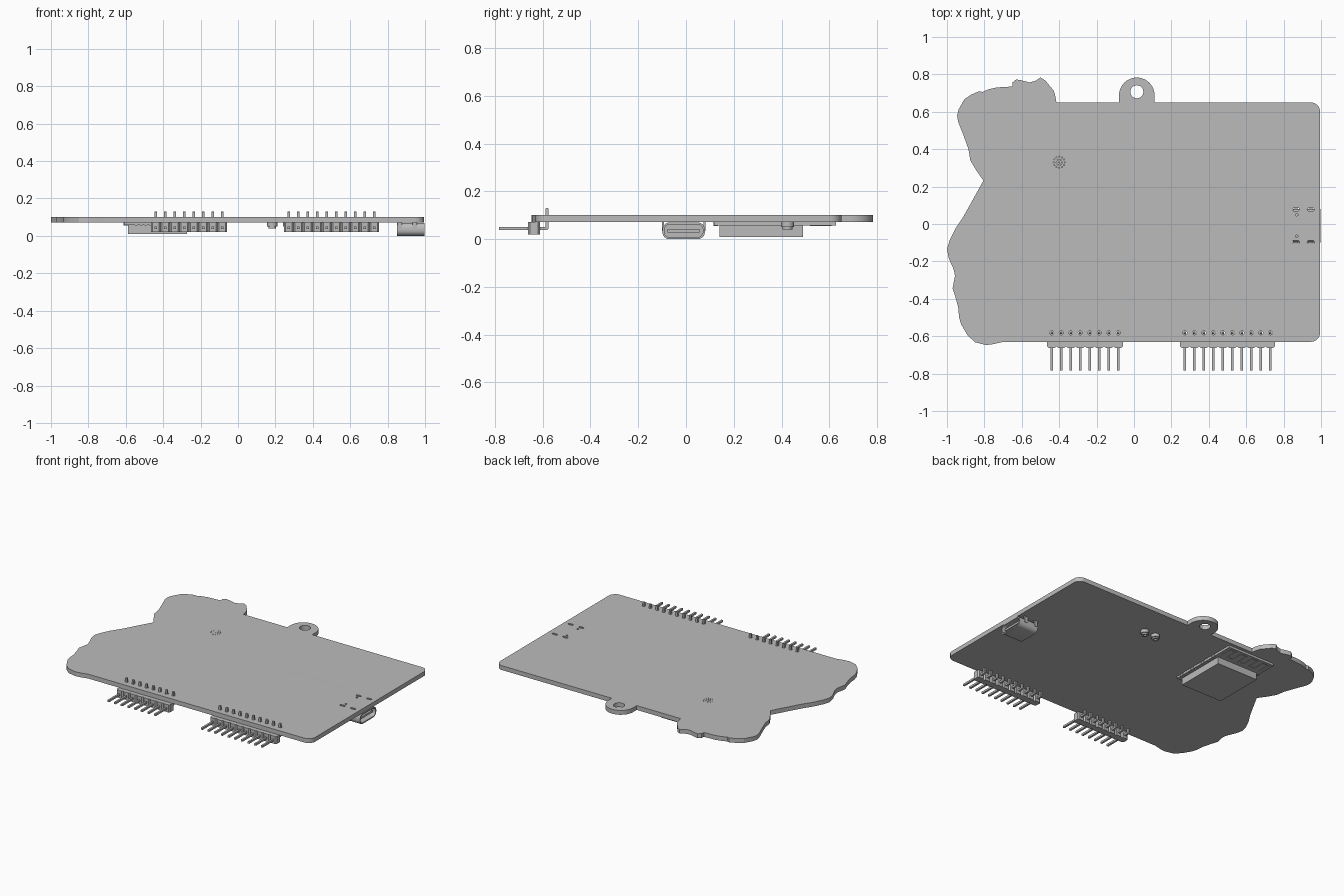
import bpy, bmesh
from math import sin, cos, pi
from mathutils import Matrix, Vector

cube = bpy.data.objects.get("Cube")
if cube:
    bpy.data.objects.remove(cube)

grey = bpy.data.materials.new("plain grey")
grey.use_nodes = True
grey.diffuse_color = (0.5, 0.5, 0.5, 1)
grey.node_tree.nodes["Principled BSDF"].inputs["Base Color"].default_value = (0.5, 0.5, 0.5, 1)

BOARD_LOW, BOARD_TOP = 0.072, 0.102
PITCH = 0.0508
# Turns a flat outline (u, v) so that u runs along y, v along z, depth along x
SIDEWAYS = Matrix(((0, 0, 1, 0), (1, 0, 0, 0), (0, 1, 0, 0), (0, 0, 0, 1)))


def finish(name, bm):
    bmesh.ops.remove_doubles(bm, verts=bm.verts, dist=0.00005)
    bmesh.ops.recalc_face_normals(bm, faces=bm.faces)
    mesh = bpy.data.meshes.new(name)
    bm.to_mesh(mesh)
    bm.free()
    mesh.materials.append(grey)
    obj = bpy.data.objects.new(name, mesh)
    bpy.context.collection.objects.link(obj)
    return obj


def plate(name, loops, low, high, turn=Matrix()):
    """Solid from an outline and its holes, extruded from low to high."""
    curve = bpy.data.curves.new(name + " outline", "CURVE")
    curve.dimensions = "2D"
    curve.fill_mode = "BOTH"
    curve.extrude = (high - low) / 2
    for loop in loops:
        spline = curve.splines.new("POLY")
        spline.points.add(len(loop) - 1)
        for point, (u, v) in zip(spline.points, loop):
            point.co = (u, v, 0, 1)
        spline.use_cyclic_u = True
    temp = bpy.data.objects.new(name + " outline", curve)
    bpy.context.collection.objects.link(temp)
    graph = bpy.context.evaluated_depsgraph_get()
    mesh = bpy.data.meshes.new_from_object(temp.evaluated_get(graph))
    bm = bmesh.new()
    bm.from_mesh(mesh)
    bm.transform(turn @ Matrix.Translation((0, 0, (low + high) / 2)))
    bpy.data.objects.remove(temp)
    bpy.data.curves.remove(curve)
    bpy.data.meshes.remove(mesh)
    return finish(name, bm)


def box(name, low, high):
    low, high = Vector(low), Vector(high)
    bm = bmesh.new()
    bmesh.ops.create_cube(bm, size=1)
    bmesh.ops.scale(bm, vec=high - low, verts=bm.verts)
    bmesh.ops.translate(bm, vec=(low + high) / 2, verts=bm.verts)
    return finish(name, bm)


def repeat(obj, count, step):
    array = obj.modifiers.new("repeat", "ARRAY")
    array.count = count
    array.use_relative_offset = False
    array.use_constant_offset = True
    array.constant_offset_displace = step


def arc(x, y, r, start, end, steps):
    angles = [start + (end - start) * i / steps for i in range(steps + 1)]
    return [(x + r * cos(a), y + r * sin(a)) for a in angles]


def ring(x, y, r, steps=12):
    return arc(x, y, r, 0, 2 * pi, steps)[:-1]


def rounded(x, y, w, h, r, steps=6):
    """Rounded rectangle about a centre, with half sizes w and h."""
    points = []
    for i, (sx, sy) in enumerate(((1, 1), (-1, 1), (-1, -1), (1, -1))):
        points += arc(x + sx * (w - r), y + sy * (h - r), r, i * pi / 2, (i + 1) * pi / 2, steps)
    return points


# Board outline: wavy left edge, hanging tab, rounded right corners
wavy_edge = [
    (-.70, -.63), (-.75, -.642), (-.79, -.647), (-.85, -.632), (-.89, -.595), (-.925, -.535),
    (-.935, -.5), (-.94, -.445), (-.955, -.39), (-.97, -.345), (-.957, -.275), (-.965, -.24),
    (-.99, -.185), (-1, -.135), (-.985, -.085), (-.955, -.025), (-.912, .04), (-.87, .115),
    (-.805, .232), (-.842, .285), (-.875, .34), (-.885, .4), (-.912, .475), (-.94, .545),
    (-.946, .58), (-.938, .612), (-.907, .667), (-.87, .692), (-.826, .71), (-.81, .706),
    (-.778, .72), (-.735, .73), (-.65, .735), (-.65, .757), (-.63, .773), (-.6, .768),
    (-.56, .757), (-.527, .765), (-.5, .783), (-.473, .767), (-.457, .746), (-.43, .714),
    (-.42, .682), (-.415, .65)]
outline = wavy_edge + [(-.08, .65)] + arc(.015, .688, .095, pi, 0, 24) + [(.11, .65)]
outline += arc(.945, .6, .05, pi / 2, 0, 8) + arc(.945, -.58, .05, 0, -pi / 2, 8)

headers = {"left": (-.44, 8), "right": (.272, 10)}
leg_spots = [(x, y) for x in (.865, .945) for y in (.078, -.097)]
holes = [ring(.015, .707, .035, 24), ring(-.4, .33, .003, 6)]
holes += [ring(-.4 + x, .33 + y, .003, 6) for x, y in ring(0, 0, .015, 6) + ring(0, 0, .03, 12)]
holes += [ring(.87, y, .007, 8) for y in (.05, -.066)]
holes += [rounded(x, y, .019, .008, .0079, 4) for x, y in leg_spots]
for start, count in headers.values():
    holes += [ring(start + i * PITCH, -.582, .011) for i in range(count)]
plate("circuit_board", [outline] + holes, BOARD_LOW, BOARD_TOP)

# Pin headers: notched housing and bent pins
for side, (start, count) in headers.items():
    half, cut = PITCH / 2, .008
    front, back = [], []
    for i in range(count):
        x = start + i * PITCH
        front += [(x - half, -.662 + cut), (x - half + cut, -.662),
                  (x + half - cut, -.662), (x + half, -.662 + cut)]
        back += [(x - half, -.612 - cut), (x - half + cut, -.612),
                 (x + half - cut, -.612), (x + half, -.612 - cut)]
    # neighbouring segments share their notch point
    loop = [p for i, p in enumerate(front) if i % 4 or i == 0]
    loop += [p for i, p in enumerate(back) if i % 4 or i == 0][::-1]
    plate(side + "_header_housing", [loop], .02, BOARD_LOW)
    bent = [(-.783, .038), (-.582, .038), (-.576, .044), (-.576, .127), (-.579, .13),
            (-.586, .13), (-.589, .127), (-.589, .051), (-.783, .051)]
    pins = plate(side + "_header_pins", [bent], start - .0065, start + .0065, SIDEWAYS)
    repeat(pins, count, (PITCH, 0, 0))

# Connector socket: hollow shell, closed back, tongue, board legs
shell = [rounded(-.01, .035, .089, .035, .03), rounded(-.01, .035, .081, .027, .023)]
plate("socket_shell", shell, .85, .998, SIDEWAYS)
plate("socket_back", [rounded(-.01, .035, .082, .028, .024)], .852, .875, SIDEWAYS)
box("socket_tongue", (.87, -.077, .028), (.985, .057, .042))
for x, y in leg_spots:
    box("socket_leg", (x - .012, y - .004, .035), (x + .012, y + .004, .098))

# Radio module: carrier, metal can, edge pads, antenna trace
box("module_carrier", (-.61, .118, .057), (-.25, .628, BOARD_LOW))
box("module_can", (-.588, .14, .01), (-.274, .49, .057))
for x in (-.612, -.268):
    pads = box("module_side_pads", (x, .14, .0555), (x + .02, .152, BOARD_LOW))
    repeat(pads, 14, (0, .0254, 0))
pads = box("module_end_pads", (-.55, .116, .0555), (-.538, .134, BOARD_LOW))
repeat(pads, 10, (.0254, 0, 0))
strips = box("antenna_strips", (-.59, .52, .0545), (-.58, .61, .057))
repeat(strips, 8, (.044, 0, 0))
for y, x, count in ((.60, -.59, 4), (.52, -.546, 3)):
    links = box("antenna_links", (x, y, .0545), (x + .054, y + .01, .057))
    repeat(links, count, (.088, 0, 0))

# Pair of small round parts under the board
for x in (.183, .268):
    plate("round_part_base", [ring(x, .425, .027, 20)], .05, BOARD_LOW)
    plate("round_part_cap", [ring(x, .425, .02, 20), ring(x, .425, .01, 12)], .04, .05)

# Smooth the curved sides, keep the edges crisp
bpy.ops.object.select_all(action="DESELECT")
for obj in bpy.context.collection.objects:
    if obj.type == "MESH" and obj.data.materials and obj.data.materials[0] == grey:
        obj.select_set(True)
        bpy.context.view_layer.objects.active = obj
bpy.ops.object.shade_smooth_by_angle(angle=pi / 9)
